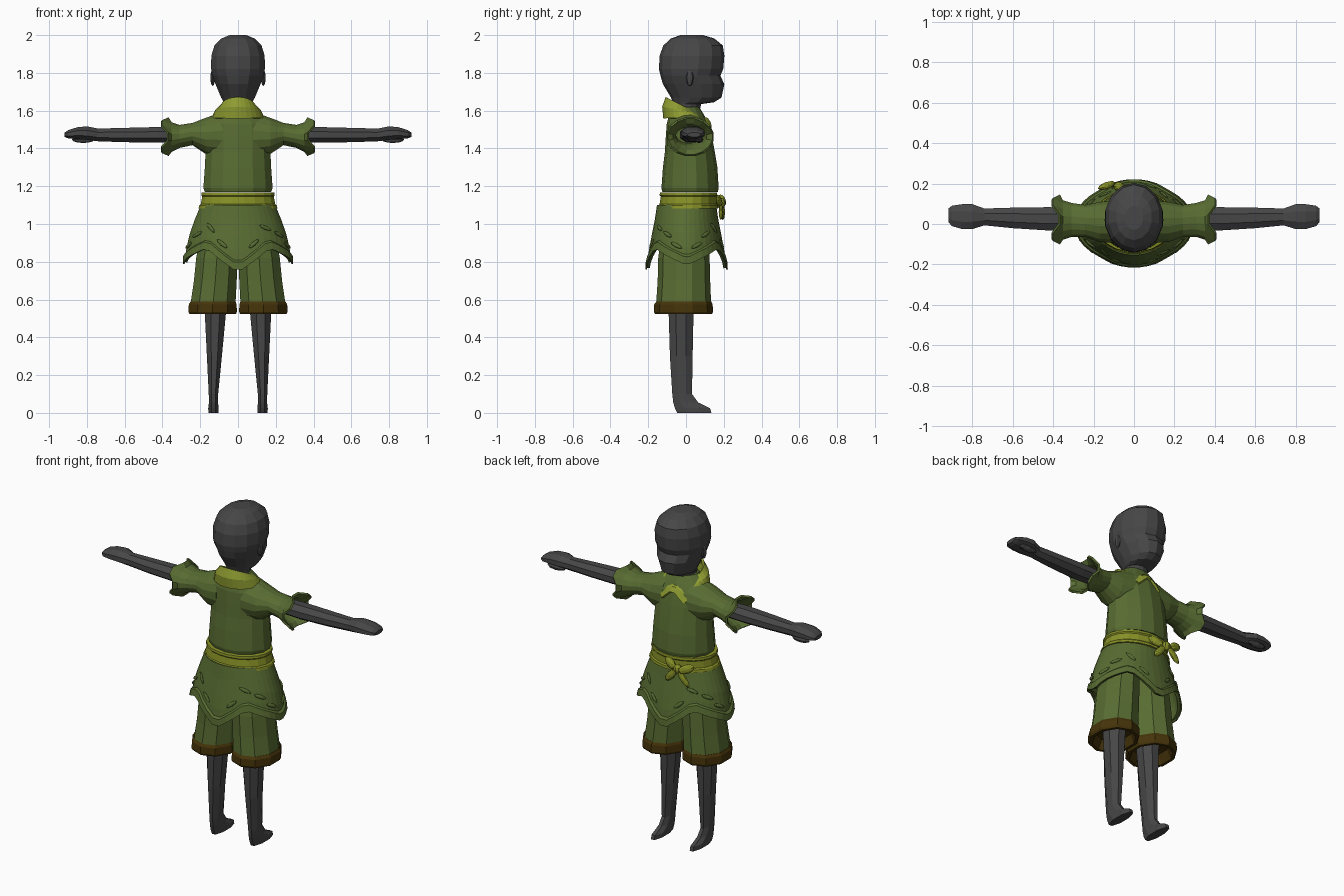
import bpy, bmesh
from math import sin, cos, pi, radians
from mathutils import Vector, Matrix

if "Cube" in bpy.data.objects:
    bpy.data.objects.remove(bpy.data.objects["Cube"])


def material(name, rgb):
    m = bpy.data.materials.new(name)
    m.use_nodes = True
    m.diffuse_color = (*rgb, 1)
    m.node_tree.nodes["Principled BSDF"].inputs["Base Color"].default_value = (*rgb, 1)
    return m


SKIN = material("charcoal skin", (0.062, 0.062, 0.062))
GREEN = material("leaf green", (0.098, 0.15, 0.032))
LIME = material("collar lime", (0.27, 0.33, 0.03))
SASH = material("sash yellow green", (0.24, 0.28, 0.02))
BROWN = material("cuff brown", (0.06, 0.034, 0.003))


def finish(name, bm, mat, shell=0):
    bmesh.ops.recalc_face_normals(bm, faces=bm.faces)
    mesh = bpy.data.meshes.new(name)
    bm.to_mesh(mesh)
    bm.free()
    mesh.materials.append(mat)
    ob = bpy.data.objects.new(name, mesh)
    bpy.context.collection.objects.link(ob)
    if shell:
        mod = ob.modifiers.new("Thickness", "SOLIDIFY")
        mod.thickness = shell
        mod.offset = 0
    return ob


def loft(name, rings, mat, shell=0):
    """Skin a list of point rings; capped unless it is a thin shell."""
    bm = bmesh.new()
    vs = [[bm.verts.new(p) for p in r] for r in rings]
    n = len(vs[0])
    for a, b in zip(vs, vs[1:]):
        for i in range(n):
            j = (i + 1) % n
            bm.faces.new((a[i], a[j], b[j], b[i]))
    if not shell:
        bm.faces.new(vs[0])
        bm.faces.new(vs[-1])
    return finish(name, bm, mat, shell)


def angles(n):
    return [2 * pi * (i + 0.5) / n for i in range(n)]


def level(z, back, front, half, n=14, cx=0):
    """Horizontal oval ring given its y limits and half width."""
    cy, ry = (back + front) / 2, (front - back) / 2
    return [Vector((cx + half * cos(a), cy + ry * sin(a), z)) for a in angles(n)]


def upright(s, x, back, front, low, high, n=8):
    """Oval ring across a limb that runs along x."""
    cy, cz = (back + front) / 2, (low + high) / 2
    return [Vector((s * x, cy + (front - back) / 2 * cos(a), cz + (high - low) / 2 * sin(a)))
            for a in angles(n)]


def blob(name, loc, size, mat, rot=Matrix.Identity(4)):
    bm = bmesh.new()
    m = Matrix.Translation(loc) @ rot @ Matrix.Diagonal((*size, 1))
    bmesh.ops.create_uvsphere(bm, u_segments=8, v_segments=6, radius=1, matrix=m)
    return finish(name, bm, mat)


# Head and neck
loft("head", [level(*r) for r in (
    (1.54, -.06, .06, .06), (1.635, -.06, .08, .068), (1.645, -.07, .15, .078),
    (1.67, -.08, .188, .092), (1.74, -.122, .203, .122), (1.785, -.135, .182, .138),
    (1.82, -.143, .197, .146), (1.89, -.14, .203, .145), (1.945, -.12, .195, .128),
    (1.982, -.08, .15, .09), (2.0, -.03, .09, .045))], SKIN)

# Shirt body
loft("shirt", [level(*r) for r in (
    (1.17, -.125, .168, .18), (1.19, -.13, .173, .188), (1.3, -.122, .166, .18),
    (1.38, -.112, .153, .176), (1.46, -.107, .138, .18), (1.53, -.102, .122, .17),
    (1.57, -.092, .1, .135), (1.62, -.06, .07, .08))], GREEN)

# Neckerchief with two pointed lapels at +y
collar_top, collar_mid, collar_low = [], [], []
for a in angles(28):
    front = max(0, sin(a))
    lapel = max(0, 1 - abs(abs(a - pi / 2) - radians(32)) / radians(32))
    top = Vector((.085 * cos(a), -.015 + .088 * sin(a), 1.62 - .05 * sin(a)))
    low = Vector((.135 * cos(a), .005 + .12 * sin(a), 1.56 - .015 * front - .07 * lapel))
    low.y += .02 * lapel
    collar_top.append(top)
    collar_mid.append(top.lerp(low, .5) + Vector((.008 * cos(a), .012 * sin(a), .005)))
    collar_low.append(low)
loft("collar", [collar_top, collar_mid, collar_low], LIME, .012)

for s, side in ((1, "left"), (-1, "right")):
    # Sleeve flaring into four leaf points
    rings = [upright(s, *r, n=16) for r in (
        (.08, -.09, .115, 1.35, 1.59), (.17, -.085, .105, 1.375, 1.558),
        (.24, -.06, .09, 1.422, 1.53), (.31, -.06, .1, 1.408, 1.52),
        (.355, -.075, .115, 1.385, 1.535))]
    cuff = upright(s, .36, -.1, .145, 1.362, 1.563, n=16)
    for p, a in zip(cuff, angles(16)):
        p.x += s * .062 * (abs(sin(2 * a)) - .2)
    loft(side + "_sleeve", rings + [cuff], GREEN, .012)

    # Arm and mitten hand
    loft(side + "_arm", [upright(s, *r) for r in (
        (.2, -.03, .08, 1.435, 1.515), (.42, -.037, .088, 1.427, 1.517),
        (.6, -.025, .085, 1.43, 1.512), (.74, -.01, .08, 1.435, 1.508),
        (.8, -.03, .103, 1.443, 1.52), (.85, -.03, .103, 1.447, 1.515),
        (.9, -.015, .095, 1.452, 1.498), (.918, .005, .08, 1.46, 1.485))], SKIN)
    blob(side + "_thumb", (s * .82, .07, 1.447), (.06, .022, .018), SKIN)

    # Leg and foot, toes towards +y
    loft(side + "_leg", [level(z, b, f, h, 8, s * cx) for z, b, f, h, cx in (
        (.65, -.1, .05, .064, .12), (.52, -.097, .045, .06, .12),
        (.3, -.09, .04, .043, .125), (.1, -.077, .036, .027, .13),
        (.055, -.073, .07, .026, .13), (.025, -.066, .135, .03, .13),
        (0, -.055, .142, .029, .13))], SKIN)

    # Shorts leg, hollow rolled cuff
    loft(side + "_shorts_leg", [level(z, b, f, h, 10, s * cx) for z, b, f, h, cx in (
        (.95, -.13, .12, .1, .1), (.82, -.147, .125, .115, .112),
        (.7, -.15, .128, .119, .12), (.58, -.158, .133, .125, .132))], GREEN)
    loft(side + "_shorts_cuff", [level(z, b, f, h, 10, s * cx) for z, b, f, h, cx in (
        (.577, -.12, .1, .09, .13), (.523, -.145, .12, .112, .133),
        (.523, -.163, .137, .129, .134), (.535, -.17, .143, .135, .134),
        (.575, -.168, .141, .133, .134), (.59, -.157, .133, .125, .132))], BROWN)

    # Ear
    blob(side + "_ear", (s * .134, .02, 1.775), (.012, .02, .045), SKIN)


# Skirt with pointed, scalloped hem
PROFILE = ((1.1, .19, .15), (1.0, .232, .165), (.93, .255, .18), (.82, .278, .2), (.72, .27, .205))


def skirt_point(a, z, out=0):
    z0 = min(max(z, .72), 1.1)
    for (za, xa, ya), (zb, xb, yb) in zip(PROFILE, PROFILE[1:]):
        if z0 >= zb:
            t = (za - z0) / (za - zb)
            rx, ry = xa + t * (xb - xa), ya + t * (yb - ya)
            break
    return Vector(((rx + out) * cos(a), .003 + (ry + out) * sin(a), z))


def hem(a):
    off = 90 - abs((a * 180 / pi) % 180 - 90)   # 0 at the sides, 90 at front and back
    if off > 54:
        return .75 + .13 * (90 - off) / 36
    return .79 + .09 * off / 54


fine = angles(40)
loft("skirt", [[skirt_point(a, 1.1 + (hem(a) - 1.1) * f) for a in fine]
               for f in (0, .25, .5, .75, 1)], GREEN, .014)
loft("skirt_trim", [[skirt_point(a, hem(a) + dz, out) for a in fine]
                    for dz, out in ((.04, .002), (.03, .012), (-.008, .012))], GREEN, .008)

# Raised leaf stitches above the hem
for quarter in range(4):
    for deg, lift in ((16, .07), (33, .1), (54, .1), (72, .08)):
        off = deg if quarter % 2 == 0 else 90 - deg
        a = radians(off + 90 * quarter)
        here = skirt_point(a, hem(a) + lift, .008)
        b = a + .05
        along = (skirt_point(b, hem(b) + lift, .008) - here).normalized()
        normal = Vector((cos(a), sin(a), .15))
        normal = (normal - along * normal.dot(along)).normalized()
        up = along.cross(normal)
        rot = Matrix((along, up, normal)).transposed().to_4x4()
        blob("leaf_stitch", here, (.036, .011, .008), GREEN, rot)

# Sash with raised rims
loft("sash", [level(*r, n=20) for r in (
    (1.08, -.14, .155, .19), (1.082, -.152, .172, .212), (1.098, -.15, .17, .208),
    (1.105, -.142, .163, .2), (1.145, -.135, .162, .192), (1.152, -.142, .168, .197),
    (1.166, -.14, .166, .195), (1.168, -.125, .15, .18))], SASH)

# Bow: knot, two loops and two tails
blob("bow_knot", (-.075, .185, 1.11), (.026, .024, .028), SASH)
for s in (1, -1):
    loop = Matrix.Rotation(radians(-25 * s), 4, "Y") @ Matrix.Rotation(radians(-18 * s), 4, "Z")
    blob("bow_loop", (-.075 + s * .06, .18 - .01 * s, 1.125), (.05, .018, .026), SASH, loop)
    tail = Matrix.Rotation(radians(48 * s), 4, "Y")
    blob("bow_tail", (-.075 + s * .045, .19 - .005 * s, 1.063), (.055, .012, .021), SASH, tail)
